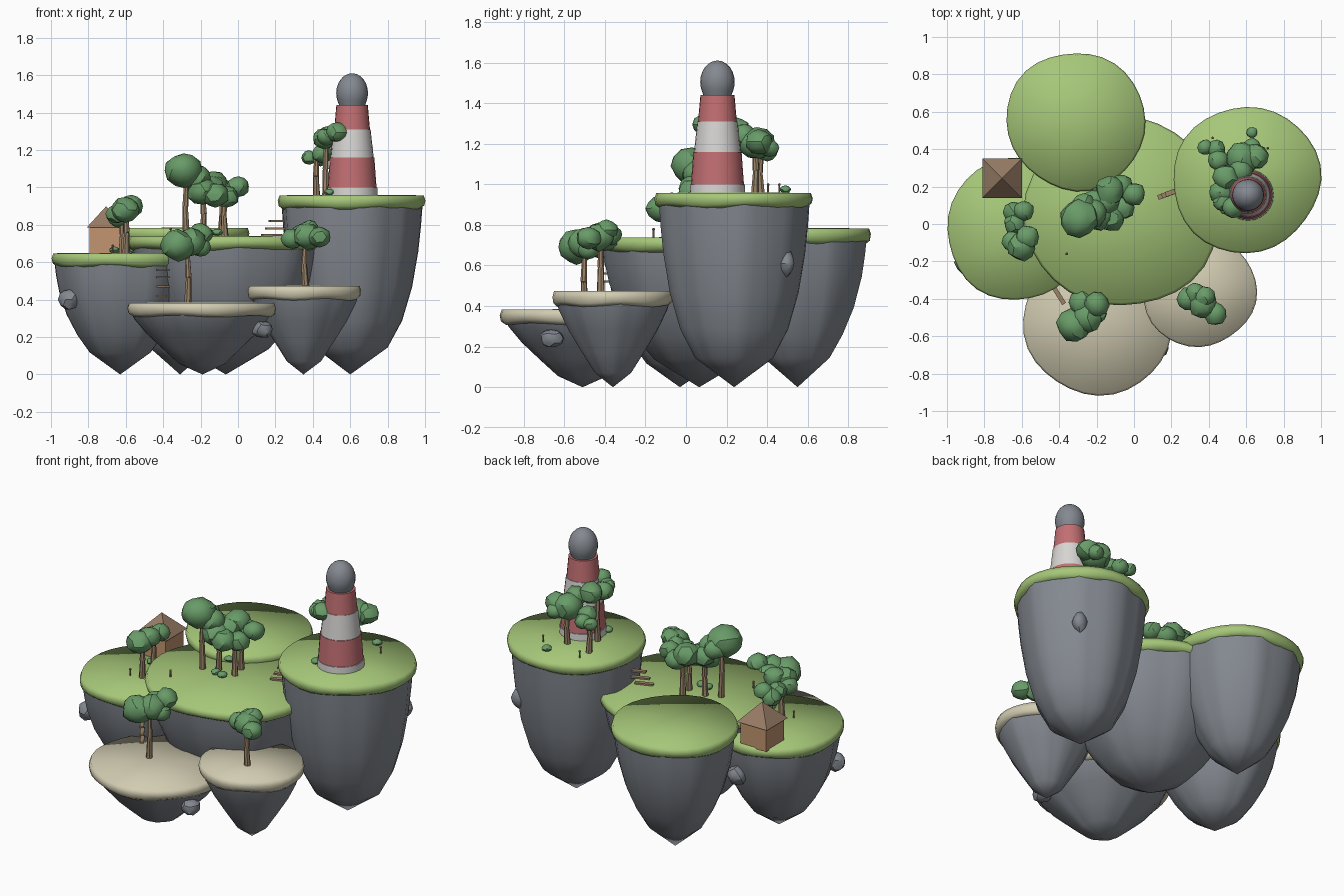
import bpy, bmesh, math, random
from mathutils import Vector, Matrix

random.seed(4)
TAU = math.tau


def colour(name, rgb):
    m = bpy.data.materials.new(name)
    m.diffuse_color = (*rgb, 1)
    return m


GRASS = colour("grass green", (0.38, 0.57, 0.19))
SAND = colour("sand", (0.64, 0.60, 0.44))
ROCK = colour("rock grey", (0.23, 0.25, 0.28))
LEAF = colour("leaf green", (0.14, 0.33, 0.14))
WOOD = colour("wood brown", (0.33, 0.23, 0.14))
RED = colour("tower red", (0.54, 0.16, 0.17))
WHITE = colour("tower white", (0.68, 0.67, 0.65))
WALL = colour("wall tan", (0.54, 0.30, 0.16))
ROOF = colour("roof brown", (0.31, 0.20, 0.13))


def finish(bm, name, mat, angle=40):
    bmesh.ops.recalc_face_normals(bm, faces=bm.faces[:])
    me = bpy.data.meshes.new(name)
    bm.to_mesh(me)
    bm.free()
    me.materials.append(mat)
    if angle:
        me.shade_smooth()
        me.set_sharp_from_angle(angle=math.radians(angle))
    ob = bpy.data.objects.new(name, me)
    bpy.context.collection.objects.link(ob)
    return ob


def lathe(name, x, y, profile, mat, n=32, shape=None, angle=40):
    """Revolve (radius, z) pairs; shape(a, r, z) may bend the result."""
    bm = bmesh.new()
    rings = []
    for r, z in profile:
        if r == 0:
            rings.append([bm.verts.new((x, y, z))])
            continue
        ring = []
        for i in range(n):
            a = TAU * i / n
            rr, zz = shape(a, r, z) if shape else (r, z)
            ring.append(bm.verts.new((x + rr * math.cos(a), y + rr * math.sin(a), zz)))
        rings.append(ring)
    for p, q in zip(rings, rings[1:]):
        for i in range(n):
            j = (i + 1) % n
            f = [p[i % len(p)], p[j % len(p)], q[j % len(q)], q[i % len(q)]]
            bm.faces.new(list(dict.fromkeys(f)))
    return finish(bm, name, mat, angle)


def island(name, x, y, R, top, mat, phase, body):
    def outline(a):
        return (1 + 0.014 * math.sin(2 * a + phase) + 0.014 * math.sin(3 * a + 2 * phase)
                + 0.009 * math.sin(5 * a + 3 * phase))

    def cap_shape(a, r, z):
        drop = 0.005 * math.sin(5 * a + phase) if z < top - 0.05 else 0
        return r * outline(a), z + drop

    def rock_shape(a, r, z):
        flute = 1 + 0.014 * math.sin(9 * a + phase) + 0.008 * math.sin(16 * a)
        return r * outline(a) * flute, z

    cap = [(0, 0), (0.975, -0.002), (1.0, -0.03), (0.985, -0.058), (0.93, -0.074), (0, -0.06)]
    lathe(name + "_cap", x, y, [(r * R, top + z) for r, z in cap], mat, 32, cap_shape, 80)
    h = top - 0.06
    lathe(name + "_rock", x, y, [(r * R, z * h) for r, z in body] + [(0, h)],
          ROCK, 44, rock_shape, 50)


# floating islands: tall ones are rounded, beaches are conical
TALL = [(0, 0), (0.49, 0.16), (0.68, 0.32), (0.81, 0.52), (0.89, 0.73), (0.925, 0.88), (0.945, 1)]
MID = [(0, 0), (0.44, 0.20), (0.62, 0.36), (0.77, 0.54), (0.88, 0.75), (0.925, 0.9), (0.945, 1)]
CONE = [(0, 0), (0.30, 0.17), (0.52, 0.42), (0.74, 0.68), (0.90, 0.92), (0.93, 1)]
island("tower_island", 0.60, 0.237, 0.393, 0.96, GRASS, 0.4, TALL)
island("main_island", -0.065, 0.065, 0.515, 0.74, GRASS, 1.7, MID)
island("back_island", -0.31, 0.55, 0.37, 0.785, GRASS, 2.9, MID)
island("left_island", -0.63, -0.03, 0.375, 0.65, GRASS, 4.1, MID)
island("large_beach", -0.19, -0.51, 0.403, 0.385, SAND, 5.2, CONE)
island("small_beach", 0.35, -0.36, 0.30, 0.475, SAND, 0.9, CONE)


def blob(name, p, r, mat, squash=(1, 1, 1), jitter=0.07, sub=2, angle=30):
    bm = bmesh.new()
    bmesh.ops.create_icosphere(bm, subdivisions=sub, radius=r)
    turn = Matrix.Rotation(random.uniform(0, TAU), 3, 'Z')
    for v in bm.verts:
        c = turn @ v.co * (1 + random.uniform(-jitter, jitter))
        v.co = Vector(p) + Vector(c[i] * squash[i] for i in range(3))
    return finish(bm, name, mat, angle)


def rod(name, a, b, r, mat, r2=None, n=7):
    a, b = Vector(a), Vector(b)
    d = b - a
    bm = bmesh.new()
    rot = d.to_track_quat('Z', 'Y').to_matrix().to_4x4()
    bmesh.ops.create_cone(bm, cap_ends=True, segments=n, radius1=r, radius2=r2 or r,
                          depth=d.length, matrix=Matrix.Translation((a + b) / 2) @ rot)
    return finish(bm, name, mat)


# boulders stuck to the cliffs
for p, s in (((-0.90, -0.21, 0.40), (1, 1, 1)), ((0.13, -0.66, 0.24), (1, 1, 0.8)),
             ((0.82, 0.495, 0.61), (0.8, 0.7, 1.1)), ((-0.57, 0.30, 0.42), (1, 1, 1))):
    blob("cliff_boulder", p, 0.058, ROCK, s, 0.1)


# trees: a slightly bent two-piece trunk and a cluster of leaf blobs
def tree(x, y, ground, height, blobs):
    mid = (x + random.uniform(-0.008, 0.008), y + random.uniform(-0.008, 0.008), ground + height * 0.5)
    rod("tree_trunk", (x, y, ground - 0.01), mid, 0.02, WOOD, 0.015)
    rod("tree_trunk_upper", mid, (x, y, ground + height), 0.017, WOOD, 0.012)
    for bx, by, bz, r in blobs:
        blob("tree_leaves", (bx, by, bz), r * 1.1, LEAF, (1, 1, 0.9))


# left island trees
tree(-0.62, 0.04, 0.65, 0.20, [(-0.64, 0.06, 0.84, 0.055), (-0.59, 0.07, 0.87, 0.05),
                               (-0.64, 0.00, 0.86, 0.05)])
tree(-0.60, -0.10, 0.65, 0.22, [(-0.60, -0.12, 0.88, 0.07), (-0.65, -0.09, 0.86, 0.052),
                                (-0.57, -0.07, 0.90, 0.058)])
# main island trees
tree(-0.275, 0.04, 0.74, 0.32, [(-0.29, 0.03, 1.09, 0.093), (-0.22, 0.06, 1.05, 0.07),
                                (-0.27, 0.10, 1.06, 0.06)])
tree(-0.19, 0.08, 0.74, 0.24, [(-0.19, 0.05, 0.98, 0.075), (-0.21, 0.12, 1.01, 0.06)])
tree(-0.09, 0.16, 0.74, 0.24, [(-0.13, 0.18, 1.02, 0.072), (-0.07, 0.20, 0.98, 0.06),
                               (-0.15, 0.12, 1.00, 0.065)])
tree(-0.07, 0.07, 0.74, 0.22, [(-0.12, 0.03, 0.96, 0.065), (-0.06, 0.09, 0.95, 0.06),
                               (0.00, 0.16, 1.005, 0.056)])
# beach trees
tree(-0.27, -0.50, 0.385, 0.27, [(-0.32, -0.54, 0.69, 0.085), (-0.25, -0.50, 0.71, 0.075),
                                 (-0.20, -0.43, 0.75, 0.06), (-0.28, -0.42, 0.70, 0.065),
                                 (-0.20, -0.48, 0.68, 0.05)])
tree(0.36, -0.42, 0.475, 0.23, [(0.29, -0.40, 0.725, 0.056), (0.37, -0.43, 0.74, 0.07),
                                (0.435, -0.48, 0.735, 0.056), (0.38, -0.39, 0.775, 0.05),
                                (0.33, -0.37, 0.75, 0.05)])
# tower island trees
tree(0.42, 0.37, 0.96, 0.20, [(0.38, 0.41, 1.16, 0.038), (0.44, 0.40, 1.16, 0.046),
                              (0.45, 0.34, 1.18, 0.05)])
tree(0.47, 0.21, 0.96, 0.28, [(0.46, 0.17, 1.26, 0.055), (0.53, 0.09, 1.295, 0.054),
                              (0.49, 0.25, 1.27, 0.062), (0.47, 0.12, 1.27, 0.045)])
tree(0.59, 0.34, 0.96, 0.22, [(0.58, 0.35, 1.20, 0.082), (0.65, 0.36, 1.21, 0.062),
                              (0.57, 0.28, 1.24, 0.06), (0.63, 0.41, 1.18, 0.045)])

# low bushes
for x, y, z in ((0.63, 0.49, 0.975), (0.49, 0.08, 0.975), (-0.16, 0.01, 0.76), (-0.11, 0.0, 0.76),
                (-0.20, 0.20, 0.76), (-0.66, 0.08, 0.665), (-0.55, 0.10, 0.665)):
    blob("bush", (x, y, z), 0.029, LEAF, (1, 1, 0.65))

# small posts with round heads
for x, y, z in ((0.715, 0.405, 0.96), (0.42, 0.46, 0.96), (-0.36, -0.16, 0.74), (-0.67, -0.12, 0.65),
                (-0.55, -0.02, 0.65)):
    rod("post", (x, y, z - 0.005), (x, y, z + 0.035), 0.005, WOOD)
    blob("post_head", (x, y, z + 0.038), 0.008, WOOD, jitter=0, sub=1)


def box(name, centre, size, mat, yaw=0):
    bm = bmesh.new()
    bmesh.ops.create_cube(bm, size=1, matrix=Matrix.Translation(centre)
                          @ Matrix.Rotation(yaw, 4, 'Z') @ Matrix.Diagonal((*size, 1)))
    return finish(bm, name, mat, 0)


# floating plank steps between islands
for z in (0.42, 0.47, 0.52, 0.56):
    box("beach_step", (-0.40, -0.385, z), (0.10, 0.024, 0.01), WOOD, math.radians(-58))
for i, z in enumerate((0.745, 0.78, 0.82)):
    box("tower_step", (0.18 + 0.02 * i, 0.16 + 0.008 * i, z), (0.11, 0.026, 0.01), WOOD,
        math.radians(20))

# cottage
box("cottage_walls", (-0.705, 0.245, 0.715), (0.18, 0.18, 0.15), WALL)
bm = bmesh.new()
bmesh.ops.create_cone(bm, cap_ends=True, segments=4, radius1=0.105 * math.sqrt(2), radius2=0, depth=0.115,
                      matrix=Matrix.Translation((-0.705, 0.245, 0.842)) @ Matrix.Rotation(TAU / 8, 4, 'Z'))
finish(bm, "cottage_roof", ROOF, 0)

# striped tower, each band slightly stepped and sunk into its neighbour
for name, z0, z1, r0, r1, mat in (
        ("tower_base", 0.95, 1.0, 0.137, 0.135, WHITE), ("tower_lower_band", 0.995, 1.16, 0.131, 0.119, RED),
        ("tower_middle_band", 1.155, 1.31, 0.116, 0.099, WHITE),
        ("tower_upper_band", 1.305, 1.44, 0.096, 0.084, RED)):
    lathe(name, 0.61, 0.155, [(0, z0), (r0, z0), (r1, z1), (0, z1)], mat, 24)
dome = [(0, 1.425), (0.066, 1.43)] + [
    (0.085 * math.cos(t), 1.505 + 0.105 * math.sin(t))
    for t in (-0.4, -0.2, 0, 0.25, 0.5, 0.75, 1.0, 1.25, 1.42)] + [(0, 1.61)]
lathe("tower_dome", 0.61, 0.155, dome, ROCK, 20)
